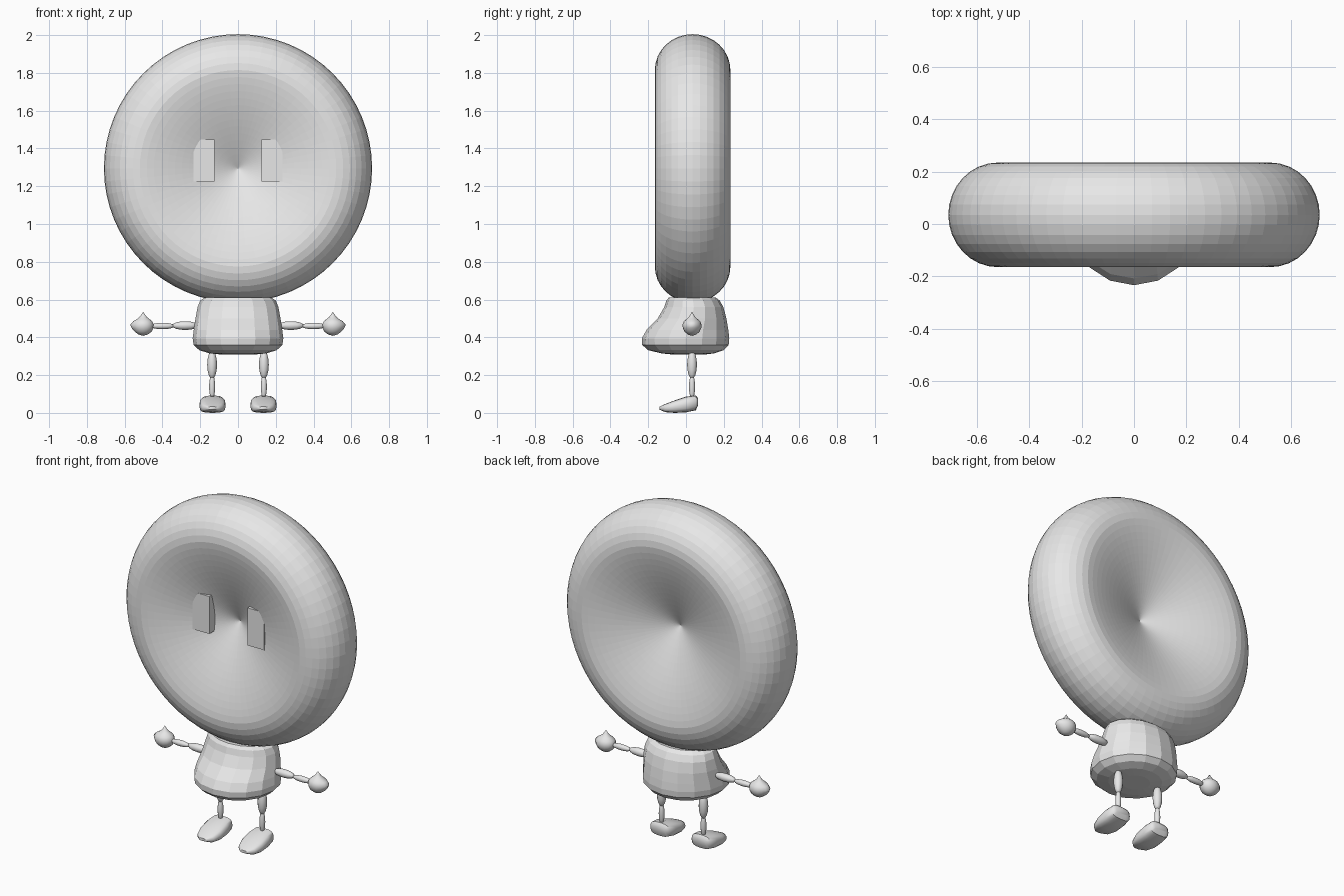
import bpy, bmesh, math

if "Cube" in bpy.data.objects:
    bpy.data.objects.remove(bpy.data.objects["Cube"])

grey = bpy.data.materials.new("plain_grey")
grey.diffuse_color = (0.8, 0.8, 0.8, 1)
grey.use_nodes = True
grey.node_tree.nodes["Principled BSDF"].inputs["Base Color"].default_value = grey.diffuse_color


def finish(name, bm, smooth=False):
    bmesh.ops.recalc_face_normals(bm, faces=bm.faces)
    mesh = bpy.data.meshes.new(name)
    bm.to_mesh(mesh)
    bm.free()
    for p in mesh.polygons:
        p.use_smooth = smooth
    mesh.materials.append(grey)
    ob = bpy.data.objects.new(name, mesh)
    bpy.context.collection.objects.link(ob)
    return ob


def loft(name, rings, smooth=False):
    """Skin closed rings of points; single-point rings become tips."""
    bm = bmesh.new()
    loops = [[bm.verts.new(p) for p in ring] for ring in rings]
    for a, b in zip(loops, loops[1:]):
        n = max(len(a), len(b))
        for i in range(n):
            j = (i + 1) % n
            if len(a) == 1:
                bm.faces.new((a[0], b[j], b[i]))
            elif len(b) == 1:
                bm.faces.new((a[i], a[j], b[0]))
            else:
                bm.faces.new((a[i], a[j], b[j], b[i]))
    for end in (loops[0], loops[-1]):
        if len(end) > 2:
            bm.faces.new(end)
    return finish(name, bm, smooth)


def circle(n):
    return [(math.cos(2 * math.pi * i / n), math.sin(2 * math.pi * i / n)) for i in range(n)]


def ellipsoid(name, centre, radii):
    bm = bmesh.new()
    bmesh.ops.create_uvsphere(bm, u_segments=12, v_segments=8, radius=1)
    for v in bm.verts:
        v.co = [c + r * k for c, r, k in zip(centre, radii, v.co)]
    return finish(name, bm, True)


# Head: thick disc with a rounded rim and a dish sinking to the middle on both sides
R, T, PEAK, HY, HZ = 0.71, 0.2, 0.52, 0.035, 1.295
profile = [(0, -0.012)]
for i in range(1, 15):
    t = i / 14
    profile.append((PEAK * t, -0.012 - (T - 0.012) * (1 - (1 - t) ** 1.4)))
for i in range(1, 9):
    a = math.pi / 2 * i / 8
    profile.append((PEAK + (R - PEAK) * math.sin(a), -T * math.cos(a)))
profile += [(r, -y) for r, y in profile[-2::-1]]
loft("head", [[(r * c, HY + y, HZ + r * s) for c, s in circle(64)] if r else [(0, HY + y, HZ)]
              for r, y in profile])

# Torso: rounded bell with a belly bulging forward (z, half width, front y, back y)
torso = [(0.308, 0.08, -0.06, 0.09), (0.315, 0.15, -0.13, 0.15), (0.332, 0.205, -0.2, 0.2),
         (0.36, 0.235, -0.232, 0.226), (0.395, 0.24, -0.234, 0.229), (0.44, 0.234, -0.208, 0.224),
         (0.50, 0.225, -0.15, 0.214), (0.56, 0.214, -0.115, 0.198), (0.595, 0.2, -0.104, 0.178),
         (0.612, 0.175, -0.09, 0.155)]
loft("torso", [[(hx * c, (f + b) / 2 + (b - f) / 2 * s, z) for c, s in circle(16)]
               for z, hx, f, b in torso])

# Hand profile (z, radius) and foot sections (y, half width, low z, high z)
hand = [(0.408, 0), (0.415, 0.022), (0.43, 0.04), (0.45, 0.049), (0.468, 0.05), (0.485, 0.043),
        (0.497, 0.029), (0.508, 0.017), (0.52, 0.009), (0.536, 0)]
foot = [(0.064, 0.045, 0.04, 0.078), (0.052, 0.062, 0.014, 0.092), (0.0, 0.069, 0.003, 0.086),
        (-0.06, 0.069, 0.0, 0.066), (-0.11, 0.054, 0.004, 0.047), (-0.14, 0.022, 0.017, 0.033)]


def rounded(k):
    return math.copysign(abs(k) ** 0.65, k)


for side, sx in (("left", -1), ("right", 1)):
    # Eye block standing in the dish
    bm = bmesh.new()
    bmesh.ops.create_cube(bm, size=1)
    for v in bm.verts:
        v.co = (sx * 0.18 + v.co.x * 0.11, -0.035 + v.co.y * 0.11, 1.337 + v.co.z * 0.222)
    finish(side + "_eye", bm)

    # Arm
    ellipsoid(side + "_upper_arm", (sx * 0.28, 0.032, 0.462), (0.07, 0.023, 0.023))
    ellipsoid(side + "_forearm", (sx * 0.4, 0.032, 0.46), (0.064, 0.017, 0.017))
    # Hand: ball with a tip on top and a pointed outer edge
    rings = []
    for z, r in hand:
        ring = []
        for c, s in circle(16):
            point = 0.014 * max(0, c) ** 6 * max(0, 1 - abs(z - 0.465) / 0.03)
            ring.append((sx * (0.502 + 1.12 * r * c + point), 0.032 + r * s, z))
        rings.append(ring if r else ring[:1])
    loft(side + "_hand", rings, True)

    # Leg
    ellipsoid(side + "_thigh", (sx * 0.137, 0.032, 0.255), (0.026, 0.026, 0.075))
    ellipsoid(side + "_shin", (sx * 0.137, 0.032, 0.138), (0.016, 0.016, 0.066))
    # Foot: wedge with a low toe
    ob = loft(side + "_foot", [[(sx * 0.135 + hx * rounded(c), y,
                                 (lo + hi) / 2 + (hi - lo) / 2 * rounded(s)) for c, s in circle(16)]
                               for y, hx, lo, hi in foot], True)
    bpy.context.view_layer.objects.active = ob
    ob.select_set(True)
    bpy.ops.object.shade_smooth_by_angle(angle=math.radians(50))
    ob.select_set(False)
